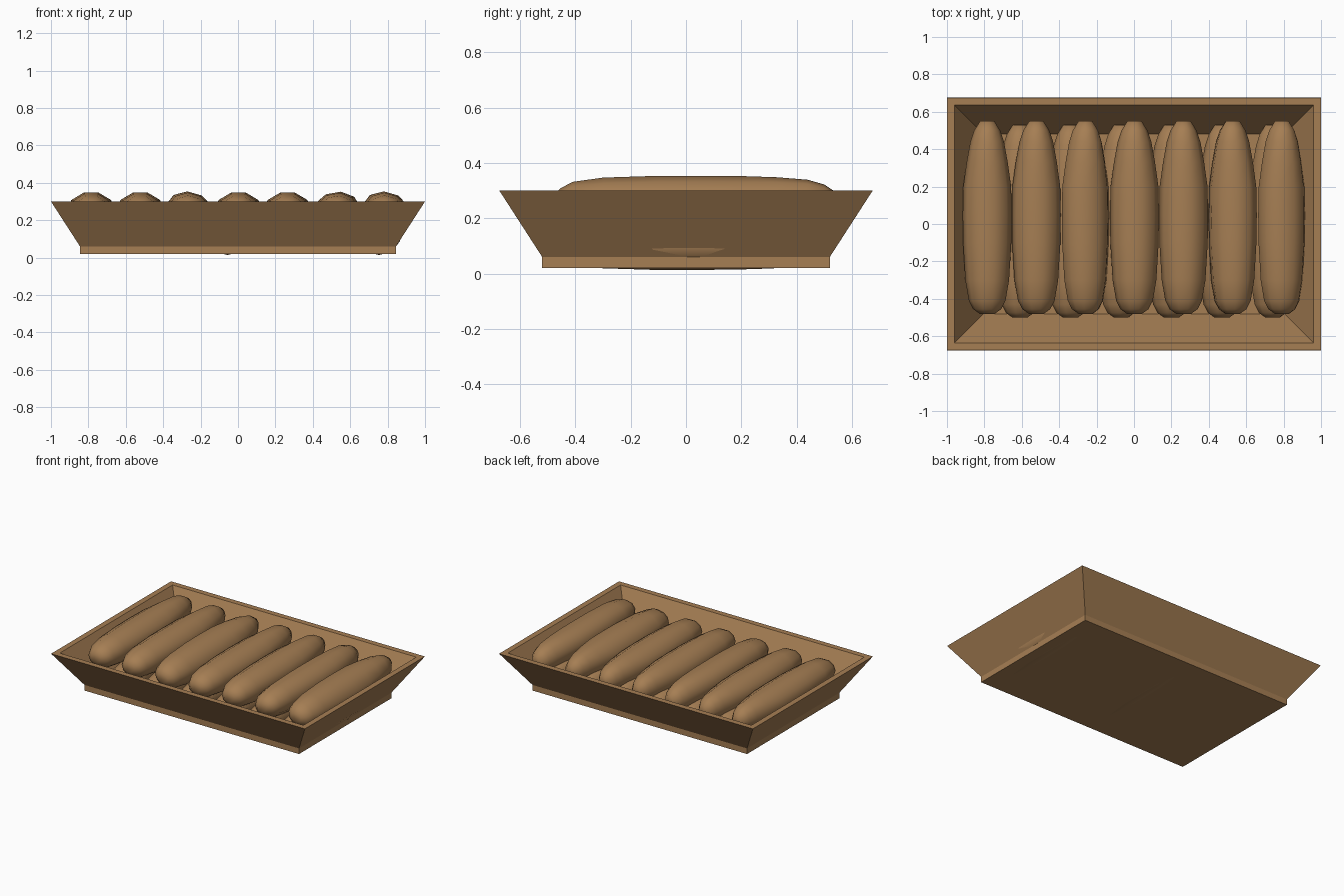
import bpy, bmesh, math

if "Cube" in bpy.data.objects:
    bpy.data.objects.remove(bpy.data.objects["Cube"])

brown = bpy.data.materials.new("baked_brown")
brown.diffuse_color = (0.38, 0.21, 0.088, 1)
brown.use_nodes = True
brown.node_tree.nodes["Principled BSDF"].inputs["Base Color"].default_value = brown.diffuse_color


def make_object(name, rings, smooth):
    """Skin a list of closed rings and cap both ends."""
    bm = bmesh.new()
    loops = [[bm.verts.new(p) for p in ring] for ring in rings]
    n = len(loops[0])
    for a, b in zip(loops, loops[1:]):
        for i in range(n):
            j = (i + 1) % n
            bm.faces.new((a[i], a[j], b[j], b[i]))
    bm.faces.new(loops[0][::-1])
    bm.faces.new(loops[-1])
    bmesh.ops.recalc_face_normals(bm, faces=bm.faces)
    for f in bm.faces:
        f.smooth = smooth
    mesh = bpy.data.meshes.new(name)
    bm.to_mesh(mesh)
    bm.free()
    mesh.materials.append(brown)
    ob = bpy.data.objects.new(name, mesh)
    bpy.context.collection.objects.link(ob)
    return ob


def rectangle(x, y, z):
    return [(-x, -y, z), (x, -y, z), (x, y, z), (-x, y, z)]


# Tray: foot, flared outer wall, rim, flared inner wall, floor
make_object("tray", [
    rectangle(0.845, 0.52, 0.02), rectangle(0.845, 0.52, 0.06),
    rectangle(1.0, 0.675, 0.30), rectangle(0.96, 0.635, 0.30),
    rectangle(0.805, 0.48, 0.06)], False)

# Loaf stations: y, half width, half height, centre height
STATIONS = [(-0.48, 0.04, 0.03, 0.005), (-0.455, 0.075, 0.062, 0.0),
            (-0.41, 0.098, 0.086, 0.0), (-0.30, 0.117, 0.101, 0.0),
            (-0.10, 0.129, 0.107, 0.0), (0.05, 0.131, 0.107, 0.0),
            (0.20, 0.128, 0.106, 0.0), (0.33, 0.110, 0.103, 0.0),
            (0.44, 0.090, 0.095, 0.0), (0.50, 0.070, 0.078, 0.0),
            (0.55, 0.038, 0.045, 0.0)]
SIDES = 10


def loaf(name, x, y, z, roll):
    rings = []
    for sy, rx, rz, cz in STATIONS:
        angles = [2 * math.pi * (i + 0.5) / SIDES for i in range(SIDES)]
        rings.append([(rx * math.sin(a), sy, cz + rz * math.cos(a)) for a in angles])
    ob = make_object(name, rings, True)
    ob.location = (x, y, z)
    ob.rotation_euler.y = math.radians(roll)


# Lower layer of loaves resting between the upper ones
for i, roll in enumerate((0, 0, 14, 0, 0, 14)):
    loaf(f"lower_loaf_{i + 1}", -0.61 + 0.27 * i, -0.02, 0.122, roll)

# Upper layer of loaves
for i, roll in enumerate((0, 0, 16, 0, 0, -10, 16)):
    x = -0.785 + 0.2625 * i
    loaf(f"upper_loaf_{i + 1}", x, 0, 0.245, roll)
